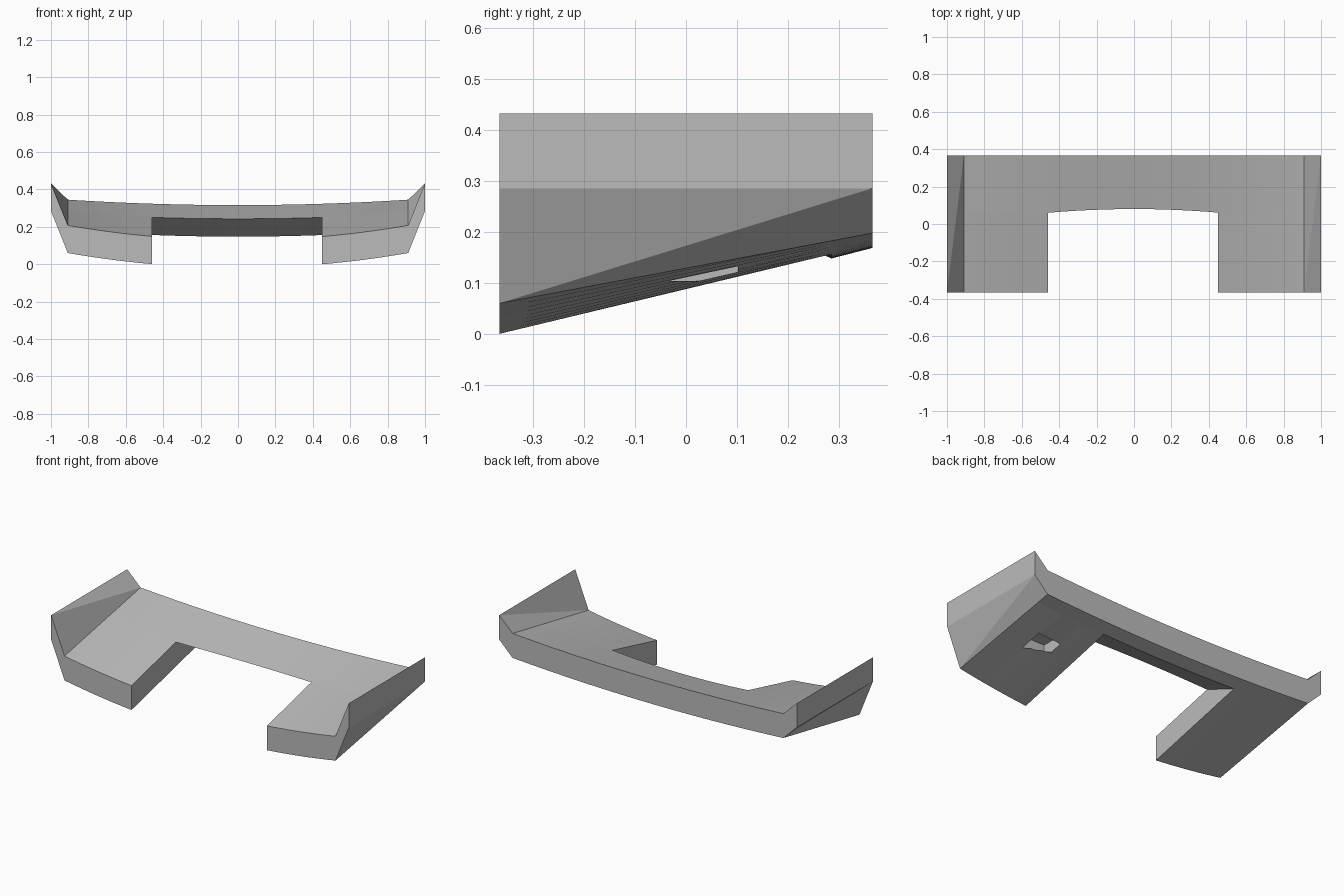
import bpy, bmesh

if "Cube" in bpy.data.objects:
    bpy.data.objects.remove(bpy.data.objects["Cube"])

grey = bpy.data.materials.new("plain grey")
grey.diffuse_color = (0.5, 0.5, 0.5, 1)
grey.use_nodes = True
grey.node_tree.nodes["Principled BSDF"].inputs["Base Color"].default_value = grey.diffuse_color

DEPTH = 0.365        # half depth, front to back
THICK = 0.148        # vertical thickness of the blade
EDGE = 0.91          # where the upturned tips begin
LEFT, RIGHT = -0.46, 0.45   # sides of the front cutout


def low(x, y):
    """Underside height: a curved front edge lofted to a flatter back edge."""
    t = (y + DEPTH) / (2 * DEPTH)
    front = -0.0195 + 0.0958 * x * x
    back = 0.168 + 0.035 * x * x
    return front + (back - front) * t


def steps(a, b, n):
    return [a + (b - a) * i / n for i in range(n)]


bm = bmesh.new()
xs = steps(-EDGE, LEFT, 8) + steps(LEFT, RIGHT, 16) + steps(RIGHT, EDGE, 8) + [EDGE]

# Cross-sections: front, middle and back points on the underside and top
cols = []
for x in xs:
    arm = x <= LEFT + 1e-5 or x >= RIGHT - 1e-5
    c = {}
    top_mid = 0.08 - 0.02 * (x / 0.46) ** 2 if abs(x) < 0.46 else 0.06
    ys = {"b1": 0.285, "b2": DEPTH, "t1": top_mid, "t2": DEPTH}
    if arm:
        ys.update(b0=-DEPTH, t0=-DEPTH)
    for key, y in ys.items():
        lift = THICK if key[0] == "t" else 0
        c[key] = bm.verts.new((x, y, low(x, y) + lift))
    cols.append((x, c))

# Blade skin, with the slanted wall of the cutout between the arms
for (xa, a), (xb, b) in zip(cols, cols[1:]):
    loop = ["b1", "b2", "t2", "t1"]
    if xb <= LEFT + 1e-5 or xa >= RIGHT - 1e-5:
        loop = ["b0", "b1", "b2", "t2", "t1", "t0"]
    for k, m in zip(loop, loop[1:] + loop[:1]):
        bm.faces.new((a[k], b[k], b[m], a[m]))

# Inner walls of the two arms
for x, c in cols:
    if abs(x - LEFT) < 1e-5 or abs(x - RIGHT) < 1e-5:
        bm.faces.new([c[k] for k in ("b0", "b1", "t1", "t0")])

# Upturned tips
for side, c in ((-1, cols[0][1]), (1, cols[-1][1])):
    o = {}
    for k, y, z in (("b0", -DEPTH, 0.285), ("b2", DEPTH, 0.285),
                    ("t0", -DEPTH, 0.432), ("t2", DEPTH, 0.432)):
        o[k] = bm.verts.new((side, y, z))
    for s in "bt":
        near, mid, far = s + "0", s + "1", s + "2"
        if side < 0:      # crease from outer front to inner back
            near, far = far, near
        bm.faces.new((c[near], c[mid], o[far]))
        bm.faces.new((c[mid], c[far], o[far]))
        bm.faces.new((c[near], o[near], o[far]))
    for e in "02":
        bm.faces.new((c["b" + e], c["t" + e], o["t" + e], o["b" + e]))
    bm.faces.new([o[k] for k in ("b0", "b2", "t2", "t0")])

bmesh.ops.recalc_face_normals(bm, faces=bm.faces[:])
mesh = bpy.data.meshes.new("wing_blade")
bm.to_mesh(mesh)
bm.free()
blade = bpy.data.objects.new("wing_blade", mesh)
mesh.materials.append(grey)
bpy.context.collection.objects.link(blade)

# Small pocket opening through the underside of one arm
bpy.ops.mesh.primitive_cube_add(size=1, location=(0.675, 0.034, 0.138))
cutter = bpy.context.object
cutter.name = "pocket_cutter"
cutter.scale = (0.15, 0.136, 0.07)
cutter.data.materials.append(grey)
cutter.hide_render = True
cutter.display_type = "WIRE"
cut = blade.modifiers.new("pocket", "BOOLEAN")
cut.operation = "DIFFERENCE"
cut.solver = "EXACT"
cut.object = cutter
